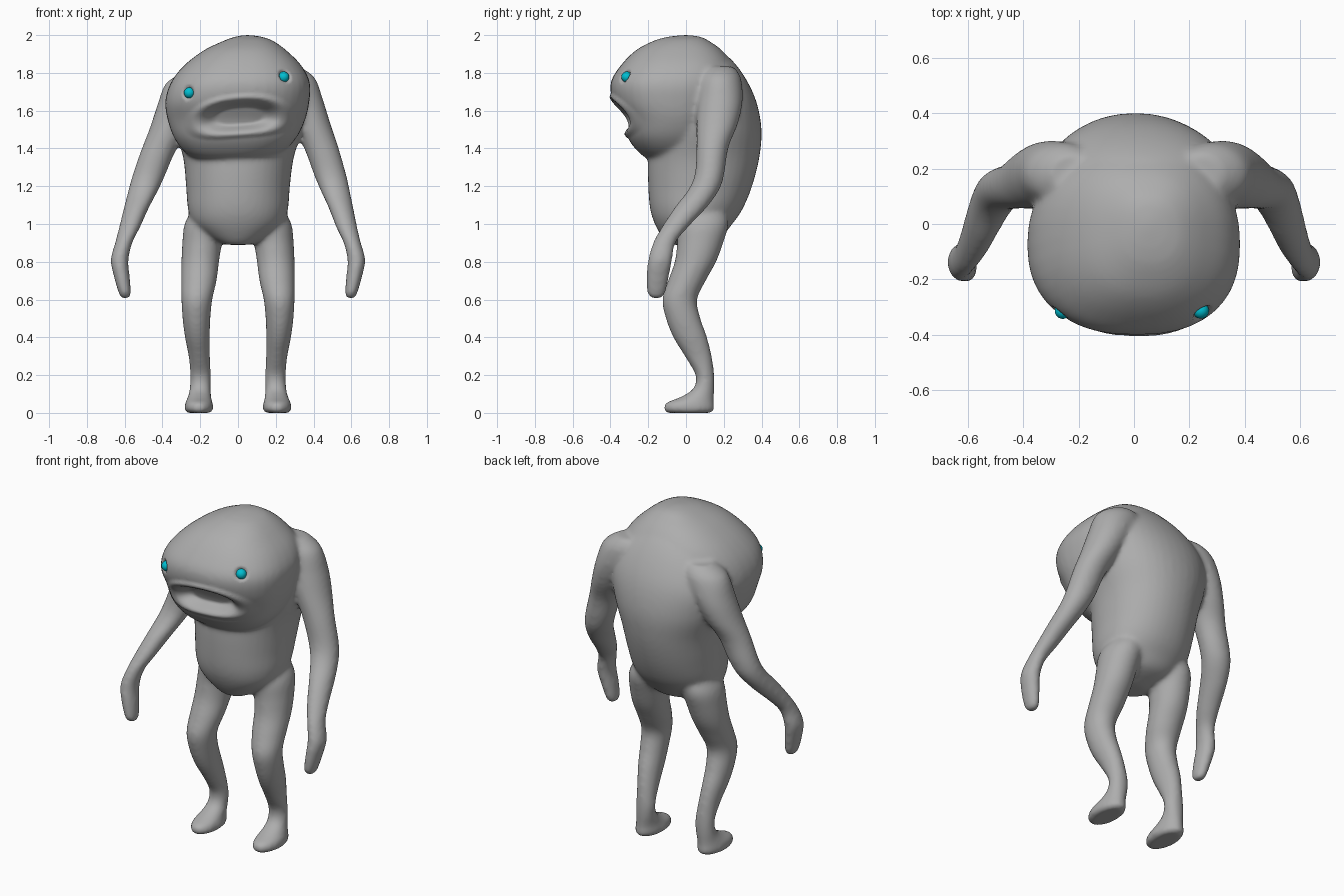
import bpy, bmesh, math
from mathutils import Vector

if "Cube" in bpy.data.objects:
    bpy.data.objects.remove(bpy.data.objects["Cube"])

SEG = 40


def material(name, rgb):
    m = bpy.data.materials.new(name)
    m.diffuse_color = (*rgb, 1)
    m.use_nodes = True
    m.node_tree.nodes["Principled BSDF"].inputs["Base Color"].default_value = m.diffuse_color
    return m


skin = material("grey skin", (0.42, 0.42, 0.42))
eye_blue = material("cyan eye", (0.0, 0.52, 0.64))


def spline(rows, steps=5):
    """Catmull-Rom interpolation through rows of ring parameters."""
    rows = [Vector(r) for r in rows]
    out = []
    for i in range(len(rows) - 1):
        a, b, c, d = rows[max(i - 1, 0)], rows[i], rows[i + 1], rows[min(i + 2, len(rows) - 1)]
        for k in range(steps):
            t = k / steps
            out.append(0.5 * (2 * b + (c - a) * t + (2 * a - 5 * b + 4 * c - d) * t * t
                              + (3 * b - a - 3 * c + d) * t ** 3))
    return out + [rows[-1]]


def loft(bm, rows, power=2.0):
    """Closed loft through horizontal rings (z, cx, cy, rx, ry)."""
    rings = []
    for z, cx, cy, rx, ry in spline(rows):
        ring = []
        for i in range(SEG):
            a = 2 * math.pi * i / SEG
            c, s = math.cos(a), math.sin(a)
            x = math.copysign(abs(c) ** (2 / power), c)
            y = math.copysign(abs(s) ** (2 / power), s)
            ring.append(bm.verts.new((cx + rx * x, cy + ry * y, z)))
        rings.append(ring)
    for r, q in zip(rings, rings[1:]):
        for i in range(SEG):
            j = (i + 1) % SEG
            bm.faces.new((r[i], r[j], q[j], q[i]))
    bm.faces.new(rings[0][::-1])
    bm.faces.new(rings[-1])


def box_rings(rows):
    """Rings given as (z, left, right, front, back)."""
    return [(z, (l + r) / 2, (f + b) / 2, (r - l) / 2, (b - f) / 2) for z, l, r, f, b in rows]


bm = bmesh.new()

# Lopsided head
loft(bm, box_rings([
    (1.325, -.18, .10, -.16, .10), (1.37, -.27, .22, -.24, .12),
    (1.45, -.335, .305, -.305, .16), (1.55, -.372, .355, -.335, .20),
    (1.65, -.385, .378, -.388, .24), (1.75, -.355, .380, -.398, .26),
    (1.84, -.285, .335, -.345, .25), (1.92, -.18, .255, -.265, .19),
    (1.97, -.075, .185, -.17, .12), (1.99, -.02, .13, -.10, .08), (2.0, .03, .07, -.02, .02)]), 2.4)

# Torso with hunched back
loft(bm, box_rings([
    (.89, -.07, .07, -.09, .05), (.93, -.155, .155, -.125, .18),
    (1.0, -.235, .235, -.165, .245), (1.08, -.265, .265, -.19, .30),
    (1.2, -.275, .275, -.20, .35), (1.35, -.29, .295, -.20, .388),
    (1.5, -.33, .34, -.18, .40), (1.65, -.33, .36, -.10, .372),
    (1.78, -.26, .32, -.05, .31), (1.88, -.16, .22, -.05, .23), (1.92, -.05, .1, 0, .15)]), 2.1)

# Arms
arm = [(1.80, .22, .18, .08, .07), (1.74, .25, .18, .135, .11), (1.62, .31, .18, .12, .12),
       (1.5, .365, .165, .105, .11), (1.38, .425, .14, .092, .085), (1.25, .475, .125, .086, .078),
       (1.17, .505, .095, .078, .082), (1.08, .54, .025, .066, .085), (.98, .575, -.06, .056, .07),
       (.90, .605, -.115, .046, .06), (.81, .627, -.137, .047, .064), (.72, .615, -.15, .042, .06),
       (.64, .6, -.157, .034, .05), (.615, .597, -.157, .026, .036), (.605, .597, -.157, .012, .018)]
for side in (-1, 1):
    rows = []
    for z, x, y, rx, ry in arm:
        lift = 0.035 * min(max((z - .95) / .6, 0), 1) if side > 0 else 0
        rows.append((z + lift, side * (x + lift * .6), y, rx, ry))
    loft(bm, rows)

# Legs and feet
leg = [(1.08, .15, .10, .09, .11), (1.0, .175, .09, .108, .135), (.9, .19, .075, .105, .122),
       (.8, .2, .05, .1, .11), (.7, .207, .005, .094, .1), (.6, .218, -.033, .082, .092),
       (.5, .22, -.015, .074, .092), (.4, .215, .022, .066, .09), (.3, .205, .065, .057, .072),
       (.2, .198, .1, .055, .05), (.13, .2, .095, .056, .056), (.085, .204, .06, .062, .088),
       (.055, .207, .022, .072, .125), (.03, .207, .016, .077, .135),
       (.01, .207, .016, .073, .132), (.0, .207, .016, .06, .115)]
for side in (-1, 1):
    loft(bm, [(z, side * x, y, rx, ry) for z, x, y, rx, ry in leg])

bmesh.ops.recalc_face_normals(bm, faces=bm.faces)
me = bpy.data.meshes.new("body")
bm.to_mesh(me)
bm.free()
body = bpy.data.objects.new("body", me)
bpy.context.collection.objects.link(body)

# Fuse the parts into one soft skin
rem = body.modifiers.new("fuse", 'REMESH')
rem.mode = 'VOXEL'
rem.voxel_size = 0.012
smo = body.modifiers.new("soften", 'SMOOTH')
smo.factor = 0.5
smo.iterations = 12
dg = bpy.context.evaluated_depsgraph_get()
fused = bpy.data.meshes.new_from_object(body.evaluated_get(dg))
body.modifiers.clear()
body.data = fused
fused.name = "body"
fused.materials.clear()
fused.materials.append(skin)
bpy.context.view_layer.update()

# Eye positions on the face
eyes = []
for name, x, z in (("left_eye", -.267, 1.695), ("right_eye", .25, 1.785)):
    hit, loc, nor, _ = body.ray_cast(Vector((x, -2, z)), Vector((0, 1, 0)))
    eyes.append((name, loc.copy(), nor.copy()))


def fade(d, a, b):
    t = min(max((b - d) / (b - a), 0), 1)
    return t * t * (3 - 2 * t)


# Mouth hollow, lips and eye sockets
for v in fused.vertices:
    if v.co.y > -.1 or v.co.z < 1.35:
        continue
    p = v.co.copy()
    u = (p.x - .01) / .225
    w = (p.z - 1.572 - .07 * (p.x - .01) + .015 * u * u) / .088
    d = (abs(u) ** 2.6 + abs(w) ** 2.3) ** .4
    v.co.y += .065 * fade(d, .5, .97) - .012 * fade(abs(d - 1.1), 0, .25)
    for _, loc, nor in eyes:
        v.co -= nor * .018 * fade((p - loc).length, .022, .042)
for poly in fused.polygons:
    poly.use_smooth = True
    poly.material_index = 0

# Eyeballs
for name, loc, nor in eyes:
    bpy.ops.mesh.primitive_uv_sphere_add(segments=24, ring_count=12, radius=.029,
                                         location=loc - nor * .016)
    eye = bpy.context.object
    eye.name = name
    eye.data.materials.append(eye_blue)
    bpy.ops.object.shade_smooth()
